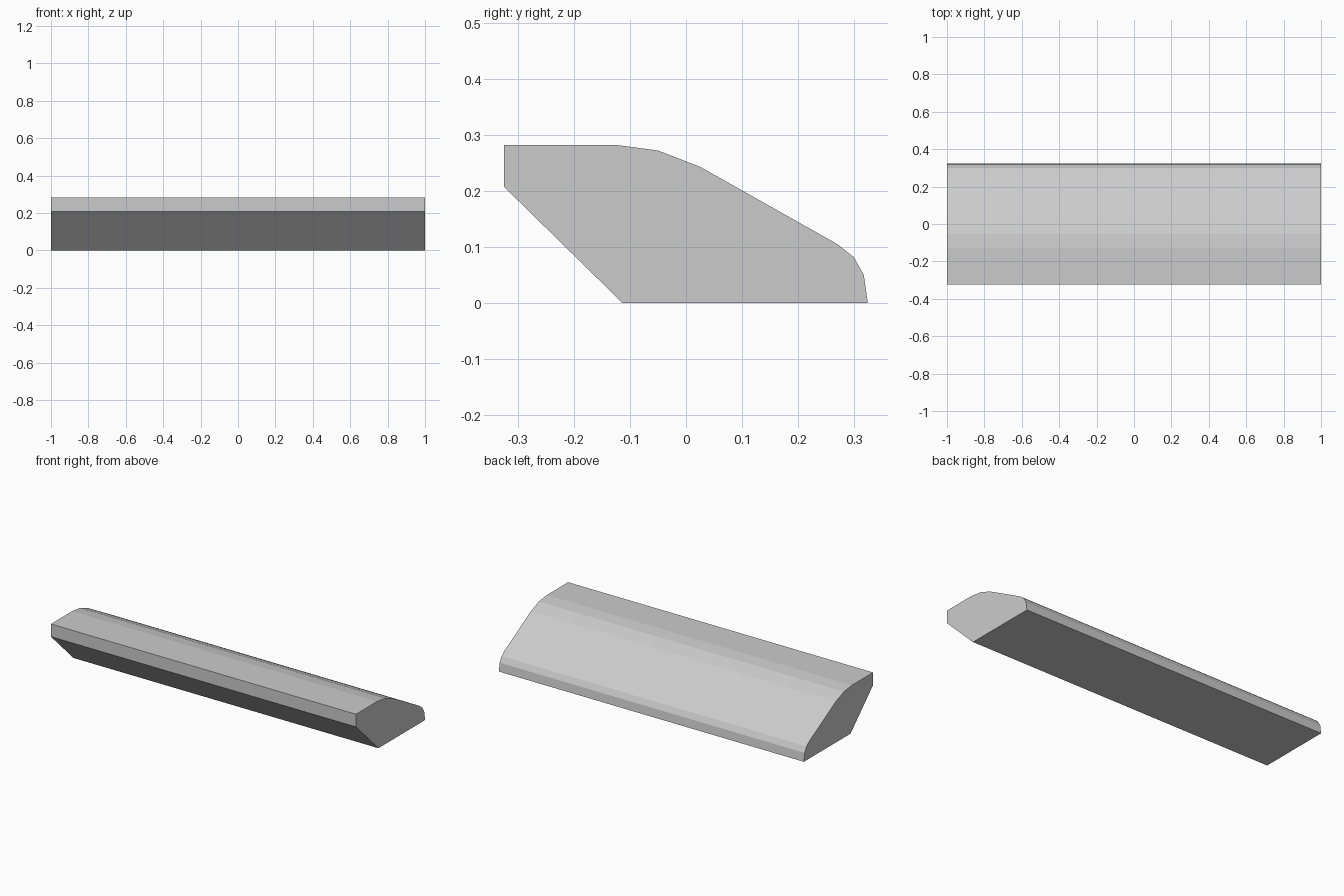
import bpy
import bmesh

# Remove the default cube
cube = bpy.data.objects.get("Cube")
if cube:
    bpy.data.objects.remove(cube, do_unlink=True)

# Plain grey material
grey = bpy.data.materials.new("light_grey")
grey.use_nodes = True
colour = (0.6, 0.6, 0.6, 1)
grey.diffuse_color = colour
grey.node_tree.nodes["Principled BSDF"].inputs["Base Color"].default_value = colour

# Side profile (y, z): chamfered underside, flat top, rounded slope to the back
profile = [
    (-0.113, 0), (0.324, 0), (0.317, 0.05), (0.299, 0.082), (0.27, 0.105),
    (0.025, 0.243), (-0.05, 0.272), (-0.125, 0.282), (-0.324, 0.282), (-0.324, 0.207),
]
half_length = 1.0

# Extrude the profile along x
bm = bmesh.new()
end = bm.faces.new([bm.verts.new((-half_length, y, z)) for y, z in profile])
result = bmesh.ops.extrude_face_region(bm, geom=[end], use_keep_orig=True)
moved = [v for v in result["geom"] if isinstance(v, bmesh.types.BMVert)]
bmesh.ops.translate(bm, verts=moved, vec=(2 * half_length, 0, 0))
bmesh.ops.recalc_face_normals(bm, faces=bm.faces)

mesh = bpy.data.meshes.new("sloped_bar")
bm.to_mesh(mesh)
bm.free()
mesh.materials.append(grey)
bar = bpy.data.objects.new("sloped_bar", mesh)
bpy.context.collection.objects.link(bar)
